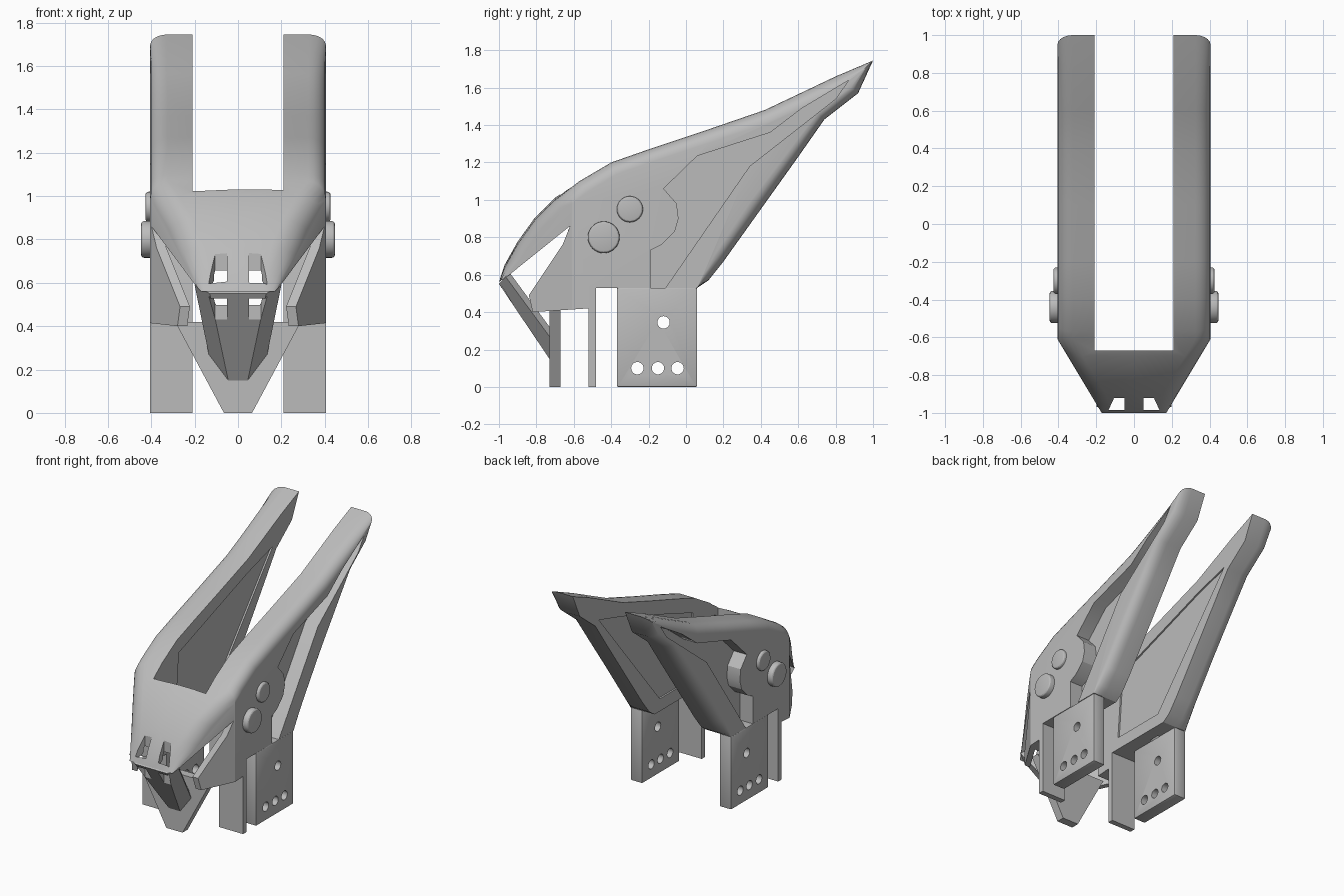
import bpy, bmesh, math
from mathutils import Vector

cube = bpy.data.objects.get("Cube")
if cube:
    bpy.data.objects.remove(cube, do_unlink=True)

grey = bpy.data.materials.new("plain grey")
grey.use_nodes = True
grey.diffuse_color = (0.5, 0.5, 0.5, 1)
grey.node_tree.nodes["Principled BSDF"].inputs["Base Color"].default_value = (0.5, 0.5, 0.5, 1)

HALF, INNER, NECK = 0.405, 0.21, -0.61


def half_width(y):
    """Plan outline: parallel sides that taper towards the nose."""
    return HALF if y > NECK else HALF + (y - NECK) * 0.6


def finish(name, bm):
    bmesh.ops.recalc_face_normals(bm, faces=bm.faces[:])
    mesh = bpy.data.meshes.new(name)
    bm.to_mesh(mesh)
    bm.free()
    obj = bpy.data.objects.new(name, mesh)
    obj.data.materials.append(grey)
    bpy.context.collection.objects.link(obj)
    return obj


def loft(rings):
    bm = bmesh.new()
    loops = [[bm.verts.new(p) for p in ring] for ring in rings]
    n = len(loops[0])
    for a, b in zip(loops, loops[1:]):
        for i in range(n):
            bm.faces.new((a[i], a[(i + 1) % n], b[(i + 1) % n], b[i]))
    bm.faces.new(loops[0])
    bm.faces.new(loops[-1][::-1])
    return bm


def side_prism(name, pts, x0, x1):
    return finish(name, loft([[(x, y, z) for y, z in pts] for x in (x0, x1)]))


def box(name, x0, x1, y0, y1, z0, z1):
    return side_prism(name, [(y0, z0), (y0, z1), (y1, z1), (y1, z0)], x0, x1)


def disc(name, y, z, r, x0, x1):
    ring = [(y + r * math.cos(i * math.tau / 32), z + r * math.sin(i * math.tau / 32)) for i in range(32)]
    return side_prism(name, ring, x0, x1)


def activate(obj):
    bpy.ops.object.select_all(action='DESELECT')
    obj.select_set(True)
    bpy.context.view_layer.objects.active = obj


def modify(obj, kind, **settings):
    activate(obj)
    mod = obj.modifiers.new(kind.lower(), kind)
    for key, value in settings.items():
        setattr(mod, key, value)
    bpy.ops.object.modifier_apply(modifier=mod.name)


def cut(obj, cutter):
    modify(obj, 'BOOLEAN', operation='DIFFERENCE', solver='EXACT', object=cutter)
    bpy.data.objects.remove(cutter, do_unlink=True)


def smooth(obj):
    activate(obj)
    bpy.ops.object.shade_smooth_by_angle(angle=math.radians(28))


# Shell outline: y, z and edge rounding, from the nose over the top to the tail and back
outline = [
    (-1, .56, 0), (-.97, .64, .04), (-.9, .765, .07), (-.81, .89, .07), (-.7, 1.0, .07),
    (-.57, 1.1, .07), (-.4, 1.2, .07), (-.2, 1.27, .07), (.1, 1.37, .07), (.42, 1.48, .07),
    (.6, 1.565, .07), (.8, 1.66, .06), (1, 1.745, .07), (.92, 1.57, .05), (.74, 1.43, .05),
    (.6, 1.23, .06), (.4, .95, .07), (.2, .67, .06), (.12, .57, .04), (.06, .53, 0),
    (-.52, .53, 0), (-.52, .42, 0), (-.82, .4, 0), (-.84, .49, 0), (-.66, .76, 0),
    (-.62, .86, 0), (-.95, .595, 0)]


def inset_outline(amount):
    pts = []
    for i, (y, z, r) in enumerate(outline):
        prev, nxt = outline[i - 1], outline[(i + 1) % len(outline)]
        d1 = Vector((y - prev[0], z - prev[1])).normalized()
        d2 = Vector((nxt[0] - y, nxt[1] - z)).normalized()
        d = (d1 + d2).normalized()
        pts.append((y + d.y * r * amount, z - d.x * r * amount))
    return pts


# Shell: rounded side-to-side loft, pinched towards the nose
ROUND = .08
half_rings = []
for k in range(6):
    a = k * math.pi / 10
    half_rings.append((HALF - ROUND * (1 - math.cos(a)), inset_outline(1 - math.sin(a))))
rings = [[(-x, y, z) for y, z in pts] for x, pts in half_rings]
rings += [[(x, y, z) for y, z in pts] for x, pts in reversed(half_rings)]
bm = loft(rings)
for point, normal in (((0, NECK, 0), (0, 1, 0)), ((0, 0, 0), (1, 0, 0))):
    bmesh.ops.bisect_plane(bm, geom=bm.verts[:] + bm.edges[:] + bm.faces[:],
                           plane_co=point, plane_no=normal, dist=1e-5)
for v in bm.verts:
    if abs(v.co.x) < 1e-4:
        if v.co.y < -.65 and v.co.z > .6:
            v.co.z += .012
    else:
        v.co.x -= math.copysign(HALF - half_width(v.co.y), v.co.x)
shell = finish("shell", bm)

# Slot between the arms and hollow behind the nose
cut(shell, box("slot_cutter", -INNER, INNER, -.67, 1.2, .2, 2))
hollow = [(-.93, .2), (-.93, .64), (-.86, .76), (-.76, .89), (-.63, .99), (-.63, .2)]
cut(shell, finish("hollow_cutter", loft(
    [[(s * (half_width(y) - .045), y, z) for y, z in hollow] for s in (-1, 1)])))

# Deep outer recess and shallow inner panel on each arm
recess = [(-.19, .5), (-.19, .73), (-.13, .76), (-.06, .83), (-.04, .9), (-.05, .98), (-.12, 1.06),
          (.06, 1.235), (.45, 1.36), (.62, 1.49), (.87, 1.64), (.8, 1.54), (.34, 1.18), (-.13, .5)]
panel = [(-.42, .62), (0, .62), (.7, 1.46), (.42, 1.38), (-.38, 1.1)]
for s in (-1, 1):
    cut(shell, side_prism("recess_cutter", recess, s * .3, s * .6))
    cut(shell, side_prism("panel_cutter", panel, s * .15, s * (INNER + .012)))

# Chin: three facets folded round the front, thickened inwards
bm = bmesh.new()
half_chin = [(.2, -.965, .59), (.13, -1, .55), (.045, -.73, .15), (.135, -.73, .27)]
left, right = ([bm.verts.new((s * x, y, z)) for x, y, z in half_chin] for s in (1, -1))
bm.faces.new((left[1], left[2], right[2], right[1]))
bm.faces.new((left[0], left[3], left[2], left[1]))
bm.faces.new((right[0], right[1], right[2], right[3]))
chin = finish("chin", bm)
if chin.data.polygons[0].normal.y > 0:
    chin.data.flip_normals()
modify(chin, 'SOLIDIFY', thickness=.04, offset=-1)

# Nostril windows through nose and chin
for s in (-1, 1):
    for part in (shell, chin):
        window = [(s * .05, -.92), (s * .105, -.92), (s * .135, -.985), (s * .05, -.985)]
        cut(part, finish("window_cutter", loft([[(x, y, z) for x, y in window] for z in (.3, .85)])))
smooth(shell)

# Front skirt below the chin
skirt = [(-.29, .42), (-.065, 0), (.065, 0), (.29, .42)]
finish("skirt", loft([[(x, y, z) for x, z in skirt] for y in (-.73, -.67)]))

# Legs, drilled mounting plates and bolt heads on both sides
for s, side in ((1, "left"), (-1, "right")):
    box(side + "_front_leg", s * INNER, s * HALF, -.52, -.48, 0, .54)
    plate = box(side + "_mounting_plate", s * .31, s * HALF, -.37, .06, 0, .53)
    modify(plate, 'BEVEL', width=.008, segments=2)
    for y, z in ((-.12, .345), (-.26, .1), (-.15, .1), (-.045, .1)):
        cut(plate, disc("hole_cutter", y, z, .033, s * .2, s * .5))
    smooth(plate)
    for label, y, z, r, x in (("large", -.44, .8, .085, .447), ("small", -.3, .95, .07, .427)):
        bolt = disc(f"{side}_{label}_bolt", y, z, r, s * .36, s * x)
        modify(bolt, 'BEVEL', width=.015, segments=3, angle_limit=math.radians(40))
        smooth(bolt)
